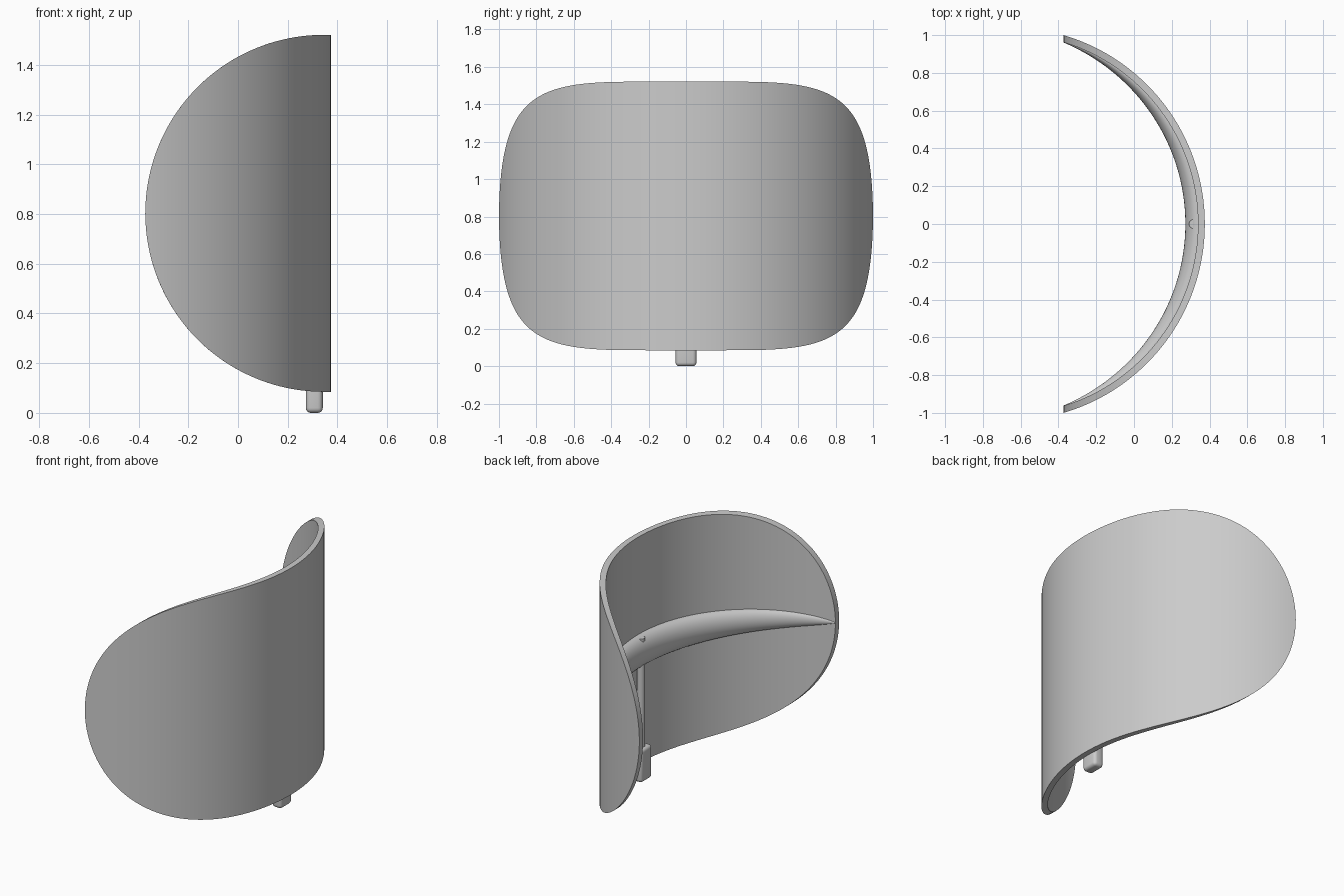
import bpy, bmesh
from math import sin, cos, pi, sqrt, acos, radians

cube = bpy.data.objects.get("Cube")
if cube:
    bpy.data.objects.remove(cube)

grey = bpy.data.materials.new("plain grey")
grey.use_nodes = True
grey.diffuse_color = (0.6, 0.6, 0.6, 1)
grey.node_tree.nodes["Principled BSDF"].inputs["Base Color"].default_value = (0.6, 0.6, 0.6, 1)

AXIS_X = -0.667          # vertical axis of the curved plate
R_OUT, R_IN = 1.042, 1.006
MID_Z, RADIUS = 0.803, 0.718
OUTLINE_X, TIP_X = 0.345, -0.373
COLUMNS = 96


def finish(name, bm):
    bmesh.ops.recalc_face_normals(bm, faces=bm.faces)
    mesh = bpy.data.meshes.new(name)
    bm.to_mesh(mesh)
    bm.free()
    obj = bpy.data.objects.new(name, mesh)
    bpy.context.collection.objects.link(obj)
    mesh.materials.append(grey)
    bpy.ops.object.select_all(action='DESELECT')
    bpy.context.view_layer.objects.active = obj
    obj.select_set(True)
    bpy.ops.object.shade_smooth_by_angle(angle=radians(35))
    return obj


def loft(name, rings):
    """Skin closed rings of points and cap both ends."""
    bm = bmesh.new()
    rows = [[bm.verts.new(p) for p in ring] for ring in rings]
    n = len(rows[0])
    for a, b in zip(rows, rows[1:]):
        for j in range(n):
            k = (j + 1) % n
            bm.faces.new((a[j], a[k], b[k], b[j]))
    bm.faces.new(rows[0])
    bm.faces.new(rows[-1])
    return finish(name, bm)


def arc_angles(radius):
    """Angles along the plate, packed towards the rounded tips."""
    end = acos((TIP_X - AXIS_X) / radius)
    return [end * sin(pi / 2 * (2 * i / COLUMNS - 1)) for i in range(COLUMNS + 1)]


def half_height(x):
    d = min(0, x - OUTLINE_X)
    return max(0.004, sqrt(max(0, RADIUS ** 2 - d * d)))


# Curved plate: round side outline cut through a thin arc wall
plate = []
for outer, inner in zip(arc_angles(R_OUT), arc_angles(R_IN)):
    ring = []
    for r, a, side in ((R_OUT, outer, -1), (R_OUT, outer, 1),
                       (R_IN, inner, 1), (R_IN, inner, -1)):
        x = AXIS_X + r * cos(a)
        ring.append((x, r * sin(a), MID_Z + side * half_height(x)))
    plate.append(ring)
loft("curved_plate", plate)

# Tapering rib along the inside of the plate
rib = []
angles = arc_angles(R_IN)
for a in angles:
    swell = max(0.0, 1 - (a / angles[-1]) ** 2)
    depth = 0.066 * swell + 0.001
    tall = 0.1 * swell ** 0.75 + 0.002
    ring = []
    for j in range(17):
        t = pi * j / 16 - pi / 2
        r = R_IN + 0.004 - (depth + 0.004) * cos(t)
        ring.append((AXIS_X + r * cos(a), r * sin(a), MID_Z + tall * sin(t)))
    rib.append(ring)
loft("inner_rib", rib)

# Thin rod dropping from the rib to the foot
bm = bmesh.new()
bmesh.ops.create_cone(bm, cap_ends=True, segments=32, radius1=0.024, radius2=0.024, depth=0.74)
bmesh.ops.translate(bm, verts=bm.verts, vec=(0.315, 0, 0.525))
finish("support_rod", bm)

# Rounded foot under the plate
bm = bmesh.new()
bmesh.ops.create_cube(bm, size=1)
bmesh.ops.scale(bm, verts=bm.verts, vec=(0.068, 0.112, 0.21))
bmesh.ops.translate(bm, verts=bm.verts, vec=(0.307, 0, 0.105))
bmesh.ops.bevel(bm, geom=bm.edges[:], offset=0.02, segments=4, profile=0.5, affect='EDGES')
finish("foot_peg", bm)
